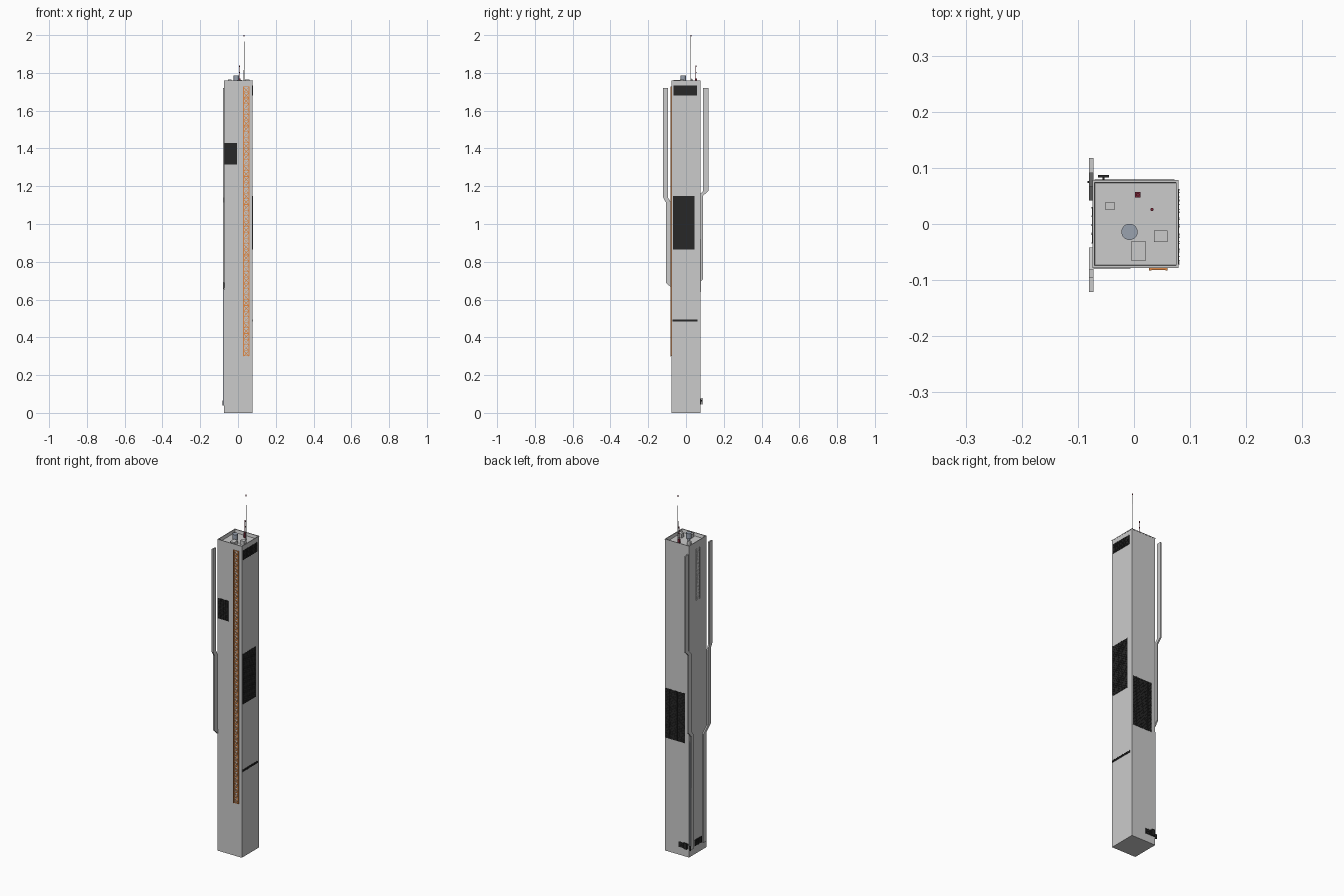
import bpy, bmesh, math
from mathutils import Vector, Matrix

if "Cube" in bpy.data.objects:
    bpy.data.objects.remove(bpy.data.objects["Cube"])

X0, X1, Y0, Y1, TOP, ROOF = -0.073, 0.078, -0.077, 0.077, 1.76, 1.742


def material(name, rgb):
    m = bpy.data.materials.new(name)
    m.diffuse_color = (*rgb, 1)
    m.use_nodes = True
    m.node_tree.nodes["Principled BSDF"].inputs["Base Color"].default_value = m.diffuse_color
    return m


BLACK = material("black", (0.02, 0.02, 0.02))
ORANGE = material("orange", (0.75, 0.25, 0.06))
BLUEGREY = material("blue_grey", (0.32, 0.36, 0.43))
RED = material("dark_red", (0.2, 0.02, 0.04))


def box(bm, lo, hi):
    lo, hi = Vector(lo), Vector(hi)
    s = hi - lo
    bmesh.ops.create_cube(bm, size=1, matrix=Matrix.Translation((lo + hi) / 2) @ Matrix.Diagonal((*s, 1)))


def rod(bm, x, y, z0, z1, r0, r1=None, n=12):
    bmesh.ops.create_cone(bm, cap_ends=True, segments=n, radius1=r0, radius2=r0 if r1 is None else r1,
                          depth=z1 - z0, matrix=Matrix.Translation((x, y, (z0 + z1) / 2)))


def finish(name, bm, mat=None, smooth=False):
    bmesh.ops.recalc_face_normals(bm, faces=bm.faces)
    me = bpy.data.meshes.new(name)
    bm.to_mesh(me)
    bm.free()
    ob = bpy.data.objects.new(name, me)
    bpy.context.collection.objects.link(ob)
    if mat:
        me.materials.append(mat)
    if smooth:
        bpy.context.view_layer.objects.active = ob
        ob.select_set(True)
        bpy.ops.object.shade_smooth_by_angle(angle=math.radians(40))
        ob.select_set(False)
    return ob


def boxes(name, parts, mat=None):
    bm = bmesh.new()
    for lo, hi in parts:
        box(bm, lo, hi)
    return finish(name, bm, mat)


# tower shaft: a square block whose top is inset and sunk to leave a parapet
bm = bmesh.new()
box(bm, (X0, Y0, 0), (X1, Y1, TOP))
top = [f for f in bm.faces if f.normal.z > 0.9]
bmesh.ops.inset_region(bm, faces=top, thickness=0.005)
bmesh.ops.translate(bm, verts=top[0].verts, vec=(0, 0, ROOF - TOP))
finish("tower_body", bm)

# parapet cap
boxes("parapet_cap", [((X0 - .001, y - .002, TOP - .003), (X1 + .001, y + .002, TOP + .001))
                      for y in (Y0 + .001, Y1 - .001)] +
      [((x - .002, Y0, TOP - .003), (x + .002, Y1, TOP + .001)) for x in (X0 + .001, X1 - .001)])


# wall grilles: backing plate, horizontal slats and mullions
def grille(name, side, a0, a1, z0, z1, cols=4, pitch=0.008, mat=BLACK):
    axis, wall, s = {"front": (1, Y0, -1), "back": (1, Y1, 1),
                     "right": (0, X1, 1), "left": (0, X0, -1)}[side]
    parts = []

    def add(p0, p1, q0, q1, d):
        w = sorted((wall - s * .001, wall + s * d))
        if axis == 1:
            parts.append(((p0, w[0], q0), (p1, w[1], q1)))
        else:
            parts.append(((w[0], p0, q0), (w[1], p1, q1)))

    add(a0, a1, z0, z1, .001)
    n = max(1, round((z1 - z0) / pitch))
    h = (z1 - z0) / n
    for i in range(n):
        add(a0, a1, z0 + i * h, z0 + (i + .5) * h, .002)
    for i in range(cols + 1):
        c = a0 + .001 + (a1 - a0 - .002) * i / cols
        add(c - .001, c + .001, z0, z1, .0027)
    boxes(name, parts, mat)


grille("front_grille", "front", -.071, -.006, 1.315, 1.43)
grille("right_top_grille", "right", -.066, .057, 1.68, 1.733, 8)
grille("right_middle_grille", "right", -.069, .044, .865, 1.148, 5)
grille("right_lower_vent", "right", -.072, .062, .484, .495, 10, .005)
grille("back_grille", "back", -.048, .072, .64, .92, 5)
grille("left_top_grille", "left", -.017, .015, 1.43, 1.72, 2, .01, None)
grille("left_base_plate", "left", -.035, .03, .045, .08, 4)
grille("back_base_plate", "back", -.07, -.01, .045, .075, 4)

# orange lattice ladder on the front
bm = bmesh.new()
LX0, LX1, LZ0, LZ1, N = .027, .06, .30, 1.728, 48
for x in (LX0, LX1 - .004):
    box(bm, (x, Y0 - .006, LZ0), (x + .004, Y0, LZ1))
step = (LZ1 - LZ0 - .003) / N
mid, w = (LX0 + LX1) / 2, LX1 - LX0 - .004
for i in range(N + 1):
    z = LZ0 + i * step
    box(bm, (LX0, Y0 - .005, z), (LX1, Y0 - .001, z + .003))
    if i < N:
        for s in (-1, 1):
            m = (Matrix.Translation((mid, Y0 - .003, z + step / 2)) @
                 Matrix.Rotation(s * math.atan2(step, w), 4, 'Y') @
                 Matrix.Diagonal((math.hypot(step, w), .003, .003, 1)))
            bmesh.ops.create_cube(bm, size=1, matrix=m)
finish("lattice_ladder", bm, ORANGE)


# stepped ducts on the left wall, sweeping outwards towards the top
def duct(name, stations, sign):
    bm = bmesh.new()
    pts = [(a, z) for a, b, z in stations] + [(b, z) for a, b, z in reversed(stations)]
    f = bm.faces.new([bm.verts.new((X0 - .007, sign * y, z)) for y, z in pts])
    ext = bmesh.ops.extrude_face_region(bm, geom=[f])
    bmesh.ops.translate(bm, vec=(.008, 0, 0), verts=[v for v in ext["geom"] if isinstance(v, bmesh.types.BMVert)])
    finish(name, bm)


duct("front_duct", [(.042, .069, .04), (.042, .069, .655), (.081, .107, .69), (.081, .107, 1.115),
                    (.095, .121, 1.14), (.095, .121, 1.72)], -1)
duct("back_duct", [(.042, .069, .04), (.042, .066, .68), (.066, .091, .71), (.066, .091, 1.15),
                   (.091, .118, 1.175), (.091, .118, 1.72)], 1)

# thin blue-grey conduits beside the lower ducts
boxes("conduits", [((X0 - .004, y - .002, .04), (X0 + .001, y + .002, .65)) for y in (-.073, .073)], BLUEGREY)

# bracket with plate near the base of the back wall
boxes("back_bracket", [((-.064, .083, .045), (-.045, .087, .08)),
                       ((-.056, Y1 - .001, .06), (-.053, .084, .068)),
                       ((-.083, .073, .04), (X0 + .001, .077, .065))], BLACK)

# roof hatches
boxes("roof_hatches", [((x - a, y - b, ROOF - .001), (x + a, y + b, h)) for x, y, a, b, h in (
    (-.043, .032, .009, .006, 1.764), (.048, -.022, .012, .0105, 1.766), (.008, -.048, .0135, .017, 1.762))])

# roof tank
bm = bmesh.new()
rod(bm, -.008, -.014, ROOF - .001, 1.755, .007, n=16)
rod(bm, -.008, -.014, 1.755, 1.785, .0145, n=24)
finish("roof_tank", bm, BLUEGREY, True)

# short antenna on a square base
bm = bmesh.new()
box(bm, (.002, .047, ROOF - .001), (.012, .057, 1.77))
rod(bm, .007, .052, 1.77, 1.83, .0012, n=8)
rod(bm, .007, .052, 1.83, 1.84, .003, n=8)
rod(bm, .007, .052, 1.80, 1.805, .003, n=8)
finish("short_antenna", bm, RED, True)

# tall mast with a beacon tip
bm = bmesh.new()
rod(bm, .032, .026, ROOF - .001, 1.77, .003, n=10)
rod(bm, .032, .026, 1.77, 1.995, .0017, .001, n=8)
finish("tall_mast", bm, None, True)
bm = bmesh.new()
rod(bm, .032, .026, 1.992, 2.0, .0028, n=10)
finish("mast_beacon", bm, RED, True)
